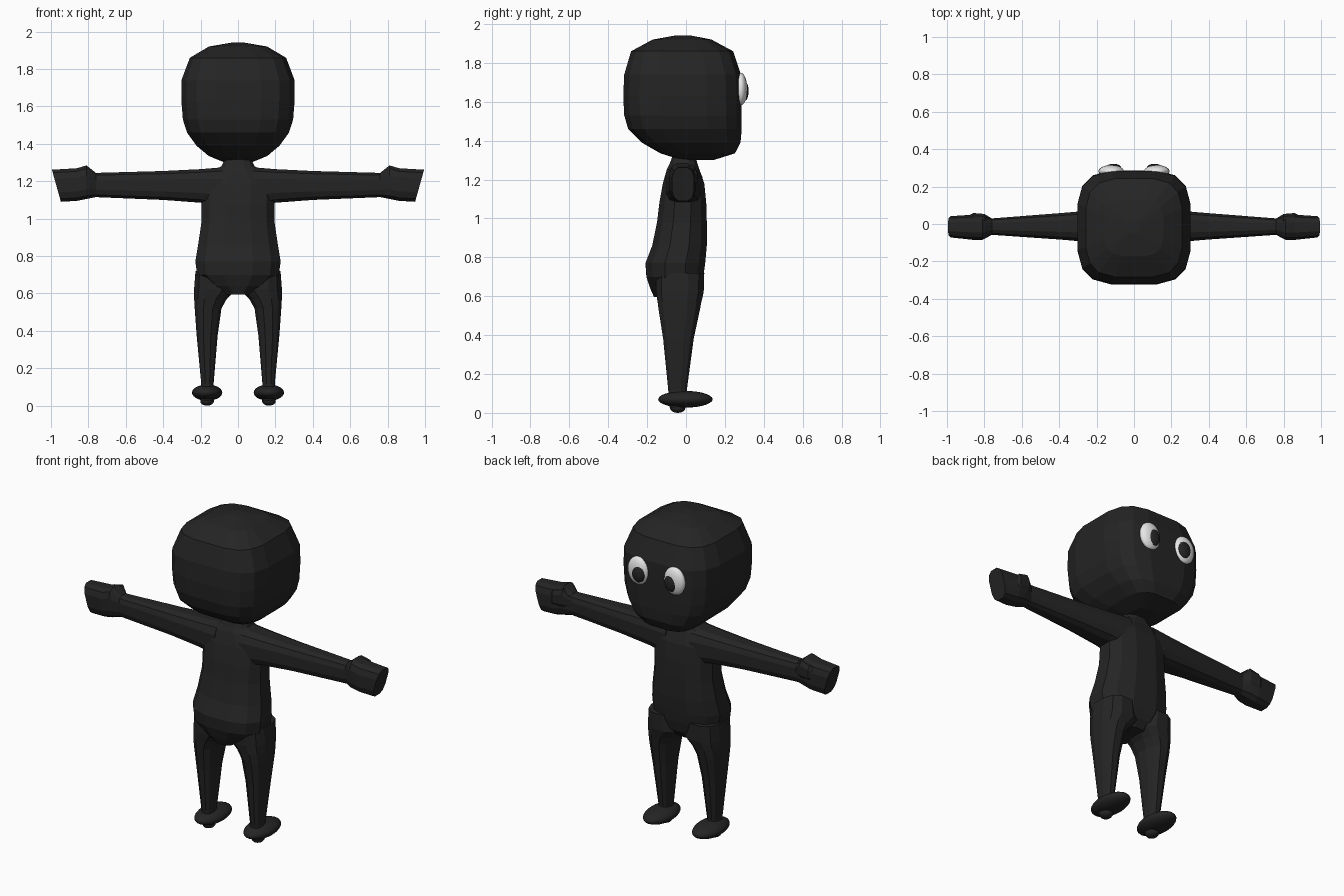
import bpy, bmesh, math
from mathutils import Vector


def material(name, value):
    m = bpy.data.materials.new(name)
    m.diffuse_color = (value, value, value, 1)
    return m


DARK = material("charcoal", 0.018)
WHITE = material("eye white", 0.8)


def loft(name, rings, axis='Z', sides=12, power=2.5, tilt=0.0, mat=DARK):
    """Rings: (position, u_min, u_max, v_min, v_max), u/v = x/y along Z, y/z along X."""
    bm = bmesh.new()
    loops = []
    for p, u0, u1, v0, v1 in rings:
        loop = []
        for i in range(sides):
            a = 2 * math.pi * (i + 0.5) / sides
            c, s = math.cos(a), math.sin(a)
            u = (u0 + u1) / 2 + (u1 - u0) / 2 * math.copysign(abs(c) ** (2 / power), c) * 1.02
            v = (v0 + v1) / 2 + (v1 - v0) / 2 * math.copysign(abs(s) ** (2 / power), s) * 1.02
            loop.append(bm.verts.new((u, v, p) if axis == 'Z' else (p, u, v)))
        loops.append(loop)
    for a, b in zip(loops, loops[1:]):
        for i in range(sides):
            j = (i + 1) % sides
            bm.faces.new((a[i], a[j], b[j], b[i]))
    bm.faces.new(loops[0])
    bm.faces.new(loops[-1])
    # slant of the last ring
    for v in loops[-1]:
        v.co.x += tilt * (v.co.z - 1.18)
    bmesh.ops.recalc_face_normals(bm, faces=bm.faces)
    return finish(bm, name, mat)


def finish(bm, name, mat):
    me = bpy.data.meshes.new(name)
    bm.to_mesh(me)
    bm.free()
    me.materials.append(mat)
    ob = bpy.data.objects.new(name, me)
    bpy.context.collection.objects.link(ob)
    return ob


def mirror_copy(ob, name):
    bm = bmesh.new()
    bm.from_mesh(ob.data)
    for v in bm.verts:
        v.co.x *= -1
    bmesh.ops.reverse_faces(bm, faces=bm.faces)
    return finish(bm, name, ob.data.materials[0])


def ellipsoid(name, centre, radii, mat, seg=24, rings=14):
    bm = bmesh.new()
    bmesh.ops.create_uvsphere(bm, u_segments=seg, v_segments=rings, radius=1)
    for v in bm.verts:
        v.co = Vector(c + r * k for c, r, k in zip(centre, radii, v.co))
    for f in bm.faces:
        f.smooth = True
    return finish(bm, name, mat)


# Head: rounded block with a flat face on +y
loft("head", [
    (1.30, -0.07, 0.07, -0.02, 0.14), (1.335, -0.155, 0.155, -0.13, 0.25),
    (1.39, -0.22, 0.22, -0.225, 0.278), (1.46, -0.27, 0.27, -0.295, 0.284),
    (1.53, -0.292, 0.292, -0.315, 0.284), (1.63, -0.30, 0.30, -0.32, 0.284),
    (1.74, -0.30, 0.30, -0.315, 0.280), (1.86, -0.255, 0.255, -0.28, 0.24),
    (1.92, -0.155, 0.155, -0.17, 0.13), (1.942, -0.03, 0.03, -0.05, 0.02)],
    sides=16, power=3.6)

# Torso with neck, belly and rounded seat
body = loft("body", [
    (0.595, -0.07, 0.07, -0.165, 0.04), (0.64, -0.15, 0.15, -0.185, 0.075),
    (0.70, -0.22, 0.22, -0.205, 0.09), (0.77, -0.23, 0.23, -0.21, 0.10),
    (0.86, -0.215, 0.215, -0.175, 0.108), (0.98, -0.197, 0.197, -0.15, 0.108),
    (1.08, -0.197, 0.197, -0.138, 0.105), (1.18, -0.20, 0.20, -0.12, 0.095),
    (1.25, -0.15, 0.15, -0.10, 0.07), (1.28, -0.09, 0.09, -0.085, 0.06),
    (1.32, -0.07, 0.07, -0.07, 0.05)])

# Arm and fist along x
arm = loft("arm", [
    (0.08, -0.11, 0.085, 1.06, 1.275), (0.20, -0.10, 0.075, 1.085, 1.265),
    (0.40, -0.083, 0.058, 1.10, 1.255), (0.76, -0.058, 0.03, 1.115, 1.245),
    (0.81, -0.085, 0.045, 1.105, 1.285), (0.86, -0.085, 0.05, 1.095, 1.27),
    (0.972, -0.072, 0.042, 1.09, 1.262)], axis='X', power=3, tilt=0.28)
# Thumb folded on the front of the fist
thumb = loft("thumb", [
    (0.76, 0.0, 0.03, 1.17, 1.225), (0.80, 0.0, 0.055, 1.16, 1.275),
    (0.86, 0.0, 0.06, 1.16, 1.26), (0.885, 0.0, 0.045, 1.17, 1.24)],
    axis='X', sides=8)
# Leg tapering to a small heel under the foot
leg = loft("leg", [
    (0.01, 0.14, 0.19, -0.07, -0.015), (0.03, 0.13, 0.20, -0.085, 0.0),
    (0.12, 0.13, 0.197, -0.092, 0.005), (0.38, 0.108, 0.222, -0.118, 0.04),
    (0.52, 0.088, 0.232, -0.14, 0.07), (0.57, 0.06, 0.235, -0.147, 0.08),
    (0.62, 0.01, 0.236, -0.155, 0.092), (0.72, 0.03, 0.228, -0.155, 0.095)])

# Weld limbs into the torso
for part in (arm, thumb, leg):
    for limb in (part, mirror_copy(part, part.name + "_left")):
        mod = body.modifiers.new("weld", 'BOOLEAN')
        mod.operation = 'UNION'
        mod.solver = 'EXACT'
        mod.object = limb
        bpy.context.view_layer.objects.active = body
        bpy.ops.object.modifier_apply(modifier=mod.name)
        bpy.data.objects.remove(limb)

# Feet and eyes
for side, s in (("right", 1), ("left", -1)):
    ellipsoid("foot_" + side, (0.165 * s, -0.003, 0.07), (0.081, 0.14, 0.043), DARK)
    ellipsoid("heel_" + side, (0.165 * s, -0.043, 0.025), (0.037, 0.04, 0.025), DARK, 12, 8)
    ellipsoid("eye_" + side, (0.122 * s, 0.282, 1.665), (0.068, 0.033, 0.084), WHITE)
    ellipsoid("pupil_" + side, (0.11 * s, 0.300, 1.655), (0.042, 0.022, 0.052), DARK)
